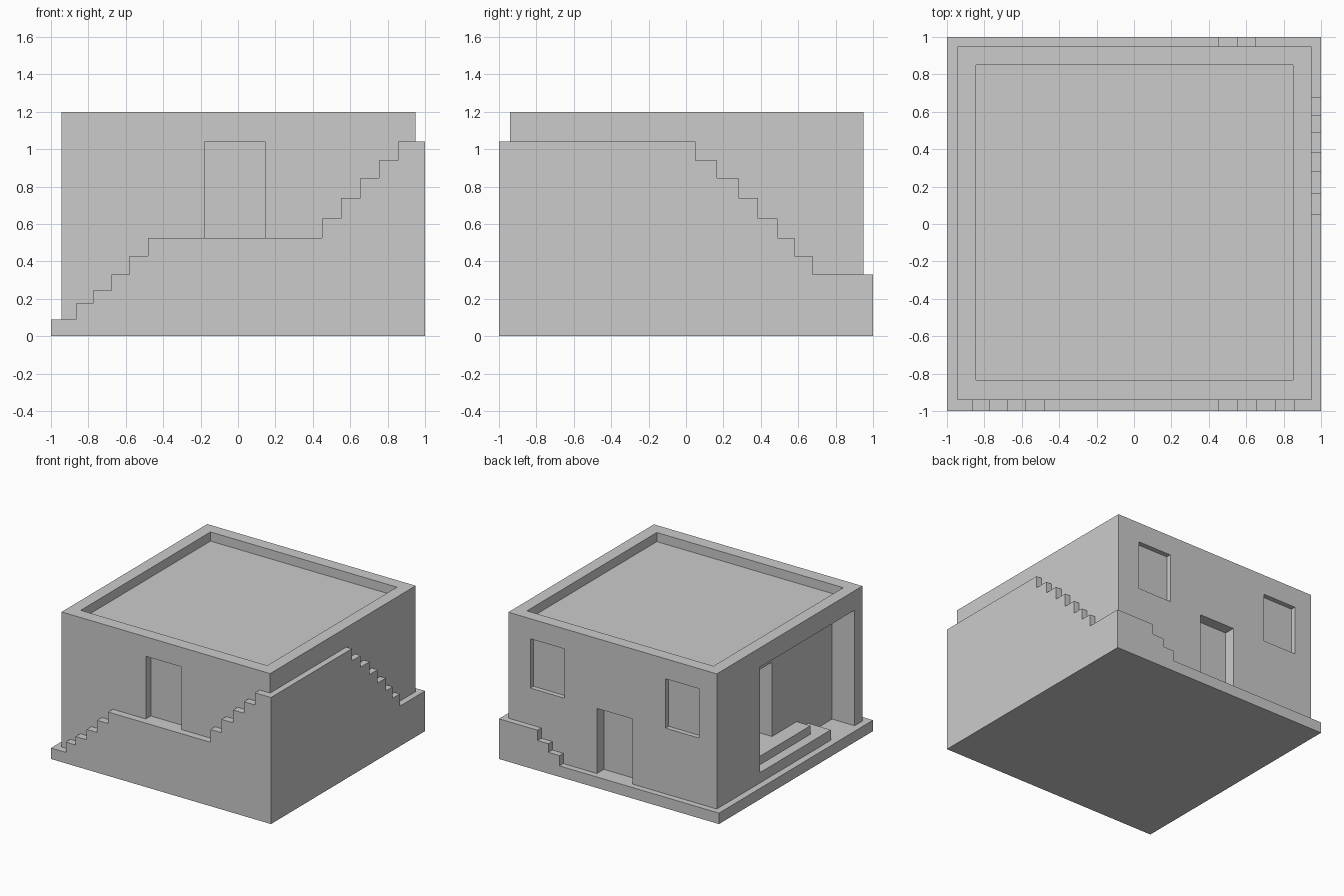
import bpy, bmesh

if "Cube" in bpy.data.objects:
    bpy.data.objects.remove(bpy.data.objects["Cube"])

W, E, S, N = -0.945, 0.95, -0.94, 0.95   # wall planes of the house
OUT = 1.2                                # overshoot of cutters outside the block


def extrude(name, pts, vec):
    """Prism from a planar outline pushed along vec."""
    bm = bmesh.new()
    face = bm.faces.new([bm.verts.new(p) for p in pts])
    res = bmesh.ops.extrude_face_region(bm, geom=[face])
    verts = [g for g in res["geom"] if isinstance(g, bmesh.types.BMVert)]
    bmesh.ops.translate(bm, verts=verts, vec=vec)
    bmesh.ops.recalc_face_normals(bm, faces=bm.faces)
    me = bpy.data.meshes.new(name)
    bm.to_mesh(me)
    bm.free()
    ob = bpy.data.objects.new(name, me)
    bpy.context.collection.objects.link(ob)
    return ob


def box(name, x0, x1, y0, y1, z0, z1):
    return extrude(name, [(x0, y0, z0), (x1, y0, z0), (x1, y1, z0), (x0, y1, z0)],
                   (0, 0, z1 - z0))


def above_steps(steps, start, end):
    """Outline of the space above a staircase; steps = (end position, height)."""
    pts, pos = [(start, 1.4)], start
    for nxt, h in steps + [(end, None)]:
        if h is None:
            break
        pts += [(pos, h), (nxt, h)]
        pos = nxt
    return pts + [(pos, 1.4)]


def carve(target, cutter):
    cutter.hide_render = True
    mod = target.modifiers.new("carve", 'BOOLEAN')
    mod.operation, mod.solver, mod.object = 'DIFFERENCE', 'EXACT', cutter
    bpy.context.view_layer.update()
    dg = bpy.context.evaluated_depsgraph_get()
    me = bpy.data.meshes.new_from_object(target.evaluated_get(dg))
    target.modifiers.clear()
    target.data = me
    bpy.data.objects.remove(cutter, do_unlink=True)


house = box("house", -1, 1, -1, 1, 0, 1.2)

# Outside staircase climbing around the walls
front = [(-0.865, 0.09), (-0.775, 0.175), (-0.675, 0.245), (-0.58, 0.33), (-0.48, 0.43),
         (0.45, 0.525), (0.55, 0.63), (0.655, 0.74), (0.755, 0.845), (0.855, 0.94), (OUT, 1.04)]
right = [(0.05, 1.04), (0.165, 0.94), (0.28, 0.845), (0.385, 0.74), (0.49, 0.63),
         (0.58, 0.525), (0.675, 0.43), (OUT, 0.33)]
back = [(0.45, 0.09), (0.55, 0.175), (0.65, 0.245), (OUT, 0.33)]
carve(house, extrude("front_cut", [(a, S, z) for a, z in above_steps(front, -OUT, OUT)], (0, -0.3, 0)))
carve(house, extrude("right_cut", [(E, a, z) for a, z in above_steps(right, -OUT, OUT)], (0.3, 0, 0)))
carve(house, extrude("back_cut", [(a, N, z) for a, z in above_steps(back, -OUT, OUT)], (0, 0.3, 0)))
carve(house, box("left_cut", -OUT, W, -OUT, OUT, 0.09, 1.4))

openings = [
    ("roof_well", -0.845, 0.85, -0.835, 0.85, 1.125, 1.4),
    ("front_door", -0.18, 0.145, -OUT, S + 0.065, 0.525, 1.04),
    ("back_door", -0.18, 0.145, N - 0.09, OUT, 0.09, 0.625),
    ("back_window_a", 0.44, 0.75, N - 0.04, OUT, 0.63, 1.035),
    ("back_window_b", -0.785, -0.48, N - 0.04, OUT, 0.63, 1.035),
    # Porch on the left, leaving two steps and a landing inside
    ("porch", -OUT, -0.74, -0.84, 0.39, 0.245, 1.04),
    ("porch_tread", -OUT, -0.865, -0.84, 0.39, 0.175, 1.0),
    ("porch_tread_side", -OUT, -0.74, -0.84, -0.38, 0.175, 1.0),
    ("porch_floor", -OUT, -0.74, -0.84, -0.53, 0.09, 1.0),
    ("porch_door", -0.8, -0.62, -0.06, 0.265, 0.245, 0.855),
]
for o in openings:
    carve(house, box(*o))
